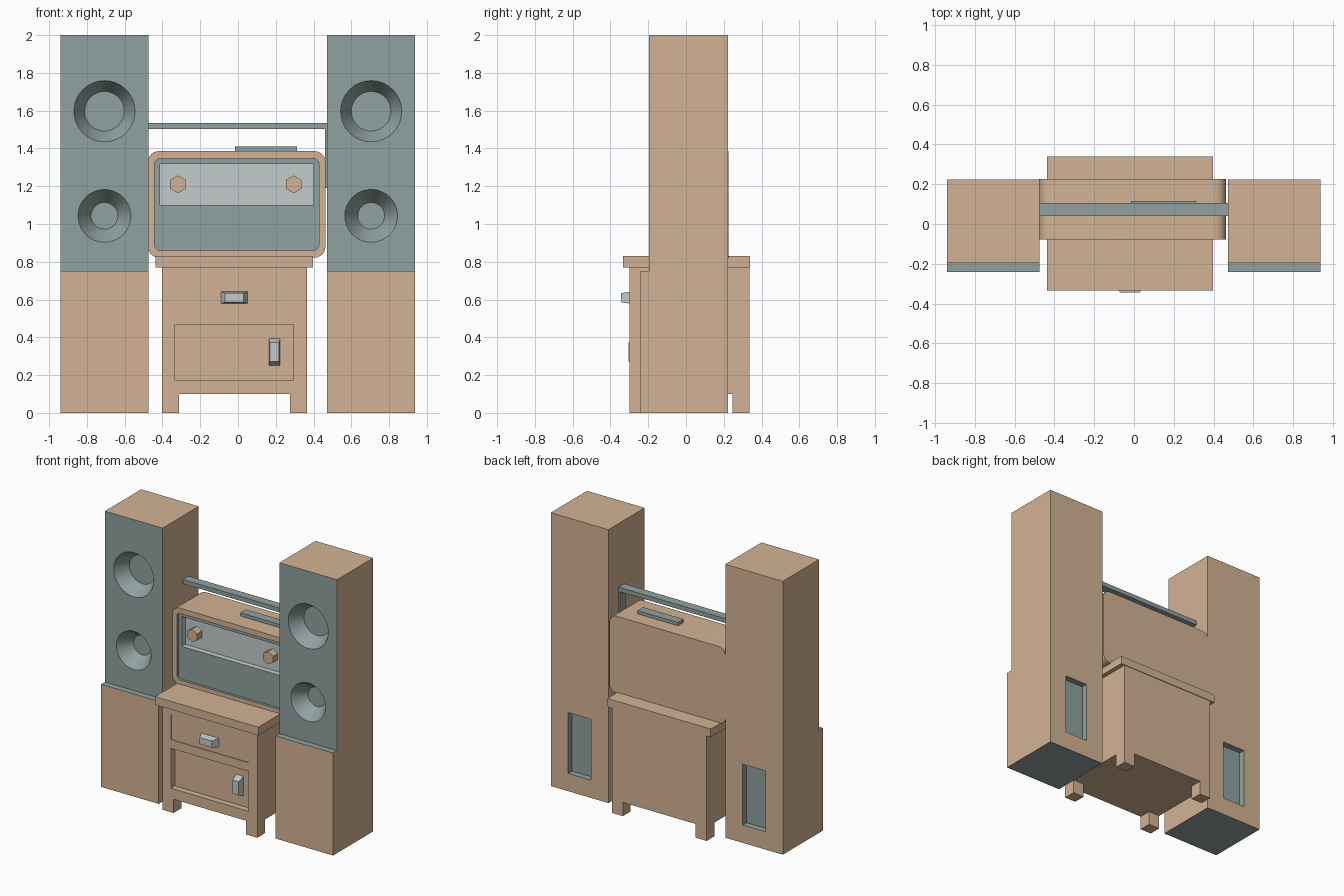
import bpy, bmesh, math

if "Cube" in bpy.data.objects:
    bpy.data.objects.remove(bpy.data.objects["Cube"])

# Shared palette: every object has the same slots so cuts keep their colour
WOOD, TEAL, SILVER = 0, 1, 2
MATS = []
for name, col in (("wood", (0.65, 0.45, 0.30)), ("slate", (0.28, 0.36, 0.35)),
                  ("silver", (0.55, 0.60, 0.60))):
    m = bpy.data.materials.new(name)
    m.diffuse_color = (*col, 1)
    m.use_nodes = True
    m.node_tree.nodes["Principled BSDF"].inputs["Base Color"].default_value = m.diffuse_color
    MATS.append(m)


def loft(name, ring_a, ring_b, mat=WOOD):
    """Closed solid between two rings of points."""
    bm = bmesh.new()
    a = [bm.verts.new(p) for p in ring_a]
    b = [bm.verts.new(p) for p in ring_b]
    n = len(a)
    bm.faces.new(a)
    bm.faces.new(b[::-1])
    for i in range(n):
        bm.faces.new((a[i], b[i], b[(i + 1) % n], a[(i + 1) % n]))
    bmesh.ops.recalc_face_normals(bm, faces=bm.faces)
    for f in bm.faces:
        f.material_index = mat
    me = bpy.data.meshes.new(name)
    bm.to_mesh(me)
    bm.free()
    for m in MATS:
        me.materials.append(m)
    for p, f in zip(me.polygons, range(len(me.polygons))):
        p.material_index = mat
    ob = bpy.data.objects.new(name, me)
    bpy.context.collection.objects.link(ob)
    return ob


def rect(x0, x1, z0, z1, y):
    return [(x0, y, z0), (x1, y, z0), (x1, y, z1), (x0, y, z1)]


def box(name, x0, x1, y0, y1, z0, z1, mat=WOOD):
    return loft(name, rect(x0, x1, z0, z1, y0), rect(x0, x1, z0, z1, y1), mat)


def circle(x, z, r, y, n, turn=0.0):
    return [(x + r * math.cos(turn + i * math.tau / n), y,
             z + r * math.sin(turn + i * math.tau / n)) for i in range(n)]


def round_rect(x0, x1, z0, z1, r, y, steps=6):
    pts = []
    corners = ((x1 - r, z1 - r), (x0 + r, z1 - r), (x0 + r, z0 + r), (x1 - r, z0 + r))
    for k, (cx, cz) in enumerate(corners):
        for i in range(steps + 1):
            t = (k + i / steps) * math.pi / 2
            pts.append((cx + r * math.cos(t), y, cz + r * math.sin(t)))
    return pts


def cut(ob, cutter):
    """Subtract the cutter, then discard it."""
    cutter.hide_render = True
    mod = ob.modifiers.new("cut", 'BOOLEAN')
    mod.operation = 'DIFFERENCE'
    mod.solver = 'EXACT'
    mod.object = cutter
    bpy.context.view_layer.objects.active = ob
    bpy.ops.object.modifier_apply(modifier=mod.name)
    bpy.data.objects.remove(cutter)


def smooth(ob):
    bpy.ops.object.select_all(action='DESELECT')
    ob.select_set(True)
    bpy.context.view_layer.objects.active = ob
    bpy.ops.object.shade_smooth_by_angle(angle=math.radians(30))


# Tower speakers: stepped cabinet, two conical drivers, rear port
for side, cx in (("left", -0.707), ("right", 0.705)):
    prof = [(-0.24, 0), (0.223, 0), (0.223, 2), (-0.195, 2), (-0.195, 0.75), (-0.24, 0.75)]
    tower = loft(side + "_speaker", [(cx - 0.233, y, z) for y, z in prof],
                 [(cx + 0.233, y, z) for y, z in prof])
    for p in tower.data.polygons:
        if p.normal.z < -0.9 or (p.center.y < -0.19 and p.center.z > 0.74):
            p.material_index = TEAL
    for z, r_out, r_in in ((1.597, 0.162, 0.105), (1.043, 0.14, 0.071)):
        lip = r_out + (r_out - r_in) * 0.1
        cut(tower, loft("driver_cutter", circle(cx, z, lip, -0.205, 32),
                        circle(cx, z, r_in, -0.095, 32), TEAL))
    cut(tower, box("port_cutter", cx - 0.092, cx + 0.092, 0.178, 0.3, 0.13, 0.575, TEAL))
    smooth(tower)

# Low cabinet: body with recessed door and shallow drawer line, top slab, legs
body = box("cabinet_body", -0.402, 0.366, -0.30, 0.335, 0.10, 0.78)
cut(body, box("door_cutter", -0.333, 0.294, -0.4, -0.255, 0.175, 0.467))
cut(body, box("drawer_cutter", -0.333, 0.294, -0.4, -0.295, 0.53, 0.71))
box("cabinet_top", -0.438, 0.398, -0.333, 0.34, 0.77, 0.83)
for xn, x in (("left", -0.402), ("right", 0.276)):
    for yn, y in (("front", -0.30), ("back", 0.245)):
        box(f"{yn}_{xn}_leg", x, x + 0.09, y, y + 0.09, 0, 0.11)


# Tapered pulls
def pull(name, cx, cz, hx, hz, tx, tz, y):
    loft(name, rect(cx - hx, cx + hx, cz - hz, cz + hz, y),
         rect(cx - tx, cx + tx, cz - tz, cz + tz, y - 0.049), SILVER)


pull("drawer_handle", -0.02, 0.61, 0.071, 0.032, 0.05, 0.024, -0.295)
pull("door_handle", 0.193, 0.322, 0.03, 0.071, 0.024, 0.05, -0.255)

# Radio: rounded case, slate front recess, silver dial recess
radio = loft("radio_case", round_rect(-0.477, 0.463, 0.822, 1.386, 0.058, -0.078),
             round_rect(-0.477, 0.463, 0.822, 1.386, 0.058, 0.225))
cut(radio, loft("face_cutter", round_rect(-0.441, 0.428, 0.86, 1.347, 0.03, -0.2),
                round_rect(-0.441, 0.428, 0.86, 1.347, 0.03, -0.06), TEAL))
cut(radio, box("dial_cutter", -0.412, 0.401, -0.2, -0.02, 1.10, 1.318, SILVER))
smooth(radio)

# Hexagonal knobs
for side, x in (("left", -0.318), ("right", 0.295)):
    loft(side + "_knob", circle(x, 1.21, 0.047, -0.075, 6, math.pi / 6),
         circle(x, 1.21, 0.047, -0.015, 6, math.pi / 6))

# Top button strip and carrying handle with its single arm
box("button_strip", -0.015, 0.312, 0.05, 0.115, 1.38, 1.41, TEAL)
box("carry_handle_bar", -0.477, 0.474, 0.04, 0.105, 1.503, 1.535, TEAL)
box("carry_handle_arm", 0.461, 0.474, 0.04, 0.105, 1.19, 1.505, TEAL)
